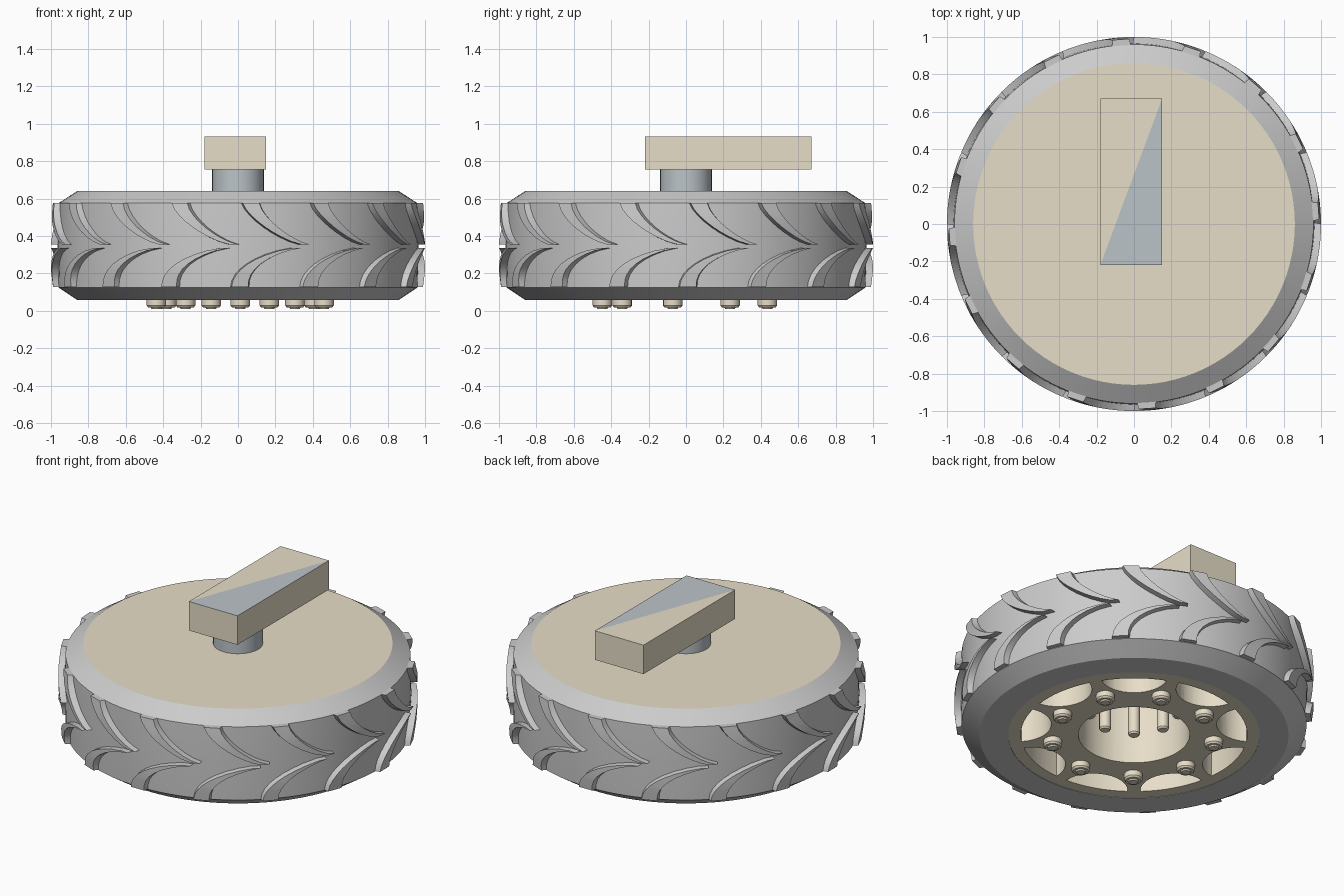
import bpy, bmesh, math
from math import sin, cos, pi, radians

if "Cube" in bpy.data.objects:
    bpy.data.objects.remove(bpy.data.objects["Cube"])


def material(name, rgb):
    m = bpy.data.materials.new(name)
    m.diffuse_color = (*rgb, 1)
    m.use_nodes = True
    m.node_tree.nodes["Principled BSDF"].inputs["Base Color"].default_value = m.diffuse_color
    return m


TAN = material("tan", (0.80, 0.73, 0.58))
STEEL = material("steel", (0.50, 0.55, 0.58))


def finish(name, bm, mats=(), angle=30):
    bmesh.ops.remove_doubles(bm, verts=bm.verts, dist=1e-5)
    bmesh.ops.recalc_face_normals(bm, faces=bm.faces)
    me = bpy.data.meshes.new(name)
    bm.to_mesh(me)
    bm.free()
    ob = bpy.data.objects.new(name, me)
    bpy.context.collection.objects.link(ob)
    for m in mats:
        me.materials.append(m)
    if angle:
        smooth(ob, angle)
    return ob


def smooth(ob, angle=30):
    bpy.ops.object.select_all(action='DESELECT')
    ob.select_set(True)
    bpy.context.view_layer.objects.active = ob
    bpy.ops.object.shade_smooth_by_angle(angle=radians(angle))


def lathe(bm, profile, n, at=(0, 0), closed=False):
    """Spin (radius, z) points around a vertical axis; radius 0 makes a pole."""
    rings = []
    for r, z in profile:
        if r == 0:
            rings.append([bm.verts.new((at[0], at[1], z))] * n)
        else:
            rings.append([bm.verts.new((at[0] + r * cos(2 * pi * i / n),
                                        at[1] + r * sin(2 * pi * i / n), z)) for i in range(n)])
    pairs = list(zip(rings, rings[1:]))
    if closed:
        pairs.append((rings[-1], rings[0]))
    for a, b in pairs:
        for i in range(n):
            j = (i + 1) % n
            bm.faces.new(list(dict.fromkeys((a[i], a[j], b[j], b[i]))))


def prism(bm, pts, z0, z1):
    lo = [bm.verts.new((x, y, z0)) for x, y in pts]
    hi = [bm.verts.new((x, y, z1)) for x, y in pts]
    bm.faces.new(lo[::-1])
    bm.faces.new(hi)
    for i in range(len(pts)):
        j = (i + 1) % len(pts)
        bm.faces.new((lo[i], lo[j], hi[j], hi[i]))


# Tyre carcass
bm = bmesh.new()
lathe(bm, [(.70, .058), (.86, .058), (.96, .125), (.965, .35), (.96, .575),
           (.86, .64), (.86, .60), (.70, .60)], 96, closed=True)
finish("tyre", bm)


# Tread lugs: two staggered rows of curved bars that meet at the middle
def lug(bm, start, z_out, z_in, sweep, power):
    rows = []
    for k in range(9):
        t = k / 8
        a = start + sweep * t ** power
        z = z_out + (z_in - z_out) * (1 - (1 - t) ** 1.3)
        top = .99 + .01 * min(1, 3 * t)
        w = .045 - .022 * t
        row = []
        for r, da in ((.94, -w - .012), (top, -w), (top, w), (.94, w + .012)):
            row.append(bm.verts.new((r * cos(a + da), r * sin(a + da), z)))
        rows.append(row)
    for p, q in zip(rows, rows[1:]):
        for i in range(4):
            j = (i + 1) % 4
            bm.faces.new((p[i], p[j], q[j], q[i]))
    bm.faces.new(rows[0])
    bm.faces.new(rows[-1][::-1])


bm = bmesh.new()
for i in range(16):
    a = -pi / 2 + i * pi / 8
    lug(bm, a + .01, .128, .335, .31, 2.0)
    lug(bm, a + .07, .577, .355, .30, 1.4)
finish("tread_lugs", bm)

# Wheel hub with a full cover on top
bm = bmesh.new()
lathe(bm, [(0, .06), (.70, .06), (.70, .60), (.86, .60), (.86, .64), (0, .64)], 96)
hub = finish("hub", bm, [TAN], 0)

# Cutters: centre bore and nine scalloped pockets
bm = bmesh.new()
prism(bm, [(.31 * cos(i * pi / 32), .31 * sin(i * pi / 32)) for i in range(64)], 0, .52)
RO, C, R = .63, .66, .19
phi = math.acos((RO * RO + C * C - R * R) / (2 * RO * C))
beta = math.atan2(RO * sin(phi), RO * cos(phi) - C)
shape = [(C + R * cos(beta + (2 * pi - 2 * beta) * k / 16),
          R * sin(beta + (2 * pi - 2 * beta) * k / 16)) for k in range(17)]
shape += [(RO * cos(-phi + 2 * phi * k / 8), RO * sin(-phi + 2 * phi * k / 8)) for k in range(1, 8)]
for i in range(9):
    a = radians(250 + 40 * i)
    prism(bm, [(x * cos(a) - y * sin(a), x * sin(a) + y * cos(a)) for x, y in shape], 0, .42)
cutter = finish("hub_cutter", bm, [TAN], 0)
cutter.hide_render = True
mod = hub.modifiers.new("pockets", 'BOOLEAN')
mod.operation, mod.solver, mod.object = 'DIFFERENCE', 'EXACT', cutter
bpy.context.view_layer.objects.active = hub
bpy.ops.object.modifier_apply(modifier=mod.name)
bpy.data.objects.remove(cutter)
smooth(hub)

# Rim bolts on the underside, and pins hanging inside the bore
bolts, pins = bmesh.new(), bmesh.new()
for i in range(9):
    a = radians(270 + 40 * i)
    lathe(bolts, [(0, .07), (.052, .07), (.052, .028), (.044, .018), (.03, .018),
                  (.026, .01), (0, .01)], 16, (.012 + .455 * cos(a), .008 + .455 * sin(a)))
    lathe(pins, [(0, .53), (.033, .53), (.033, .21), (.026, .20), (0, .20)], 16,
          (.25 * cos(a), .25 * sin(a)))
finish("rim_bolts", bolts, [TAN])
finish("bore_pins", pins, [TAN])

# Axle stub
bm = bmesh.new()
lathe(bm, [(0, .62), (.138, .62), (.138, .76), (0, .76)], 32)
finish("axle", bm, [STEEL])

# Mounting block; half of its top face is steel coloured
bm = bmesh.new()
prism(bm, [(-.18, -.22), (.15, -.22), (.15, .67), (-.18, .67)], .755, .933)
top = max(bm.faces, key=lambda f: f.calc_center_median().z)
halves = bmesh.ops.triangulate(bm, faces=[top])["faces"]
# keep the diagonal running from front left to back right
diag = [e for e in bm.edges if len(e.link_faces) == 2 and all(f in halves for f in e.link_faces)][0]
if (diag.verts[0].co.x - diag.verts[1].co.x) * (diag.verts[0].co.y - diag.verts[1].co.y) < 0:
    bmesh.ops.rotate_edges(bm, edges=[diag], use_ccw=True)
for f in bm.faces:
    c = f.calc_center_median()
    if c.z > .93 and c.x > -.015:
        f.material_index = 1
finish("mounting_block", bm, [TAN, STEEL], 0)
